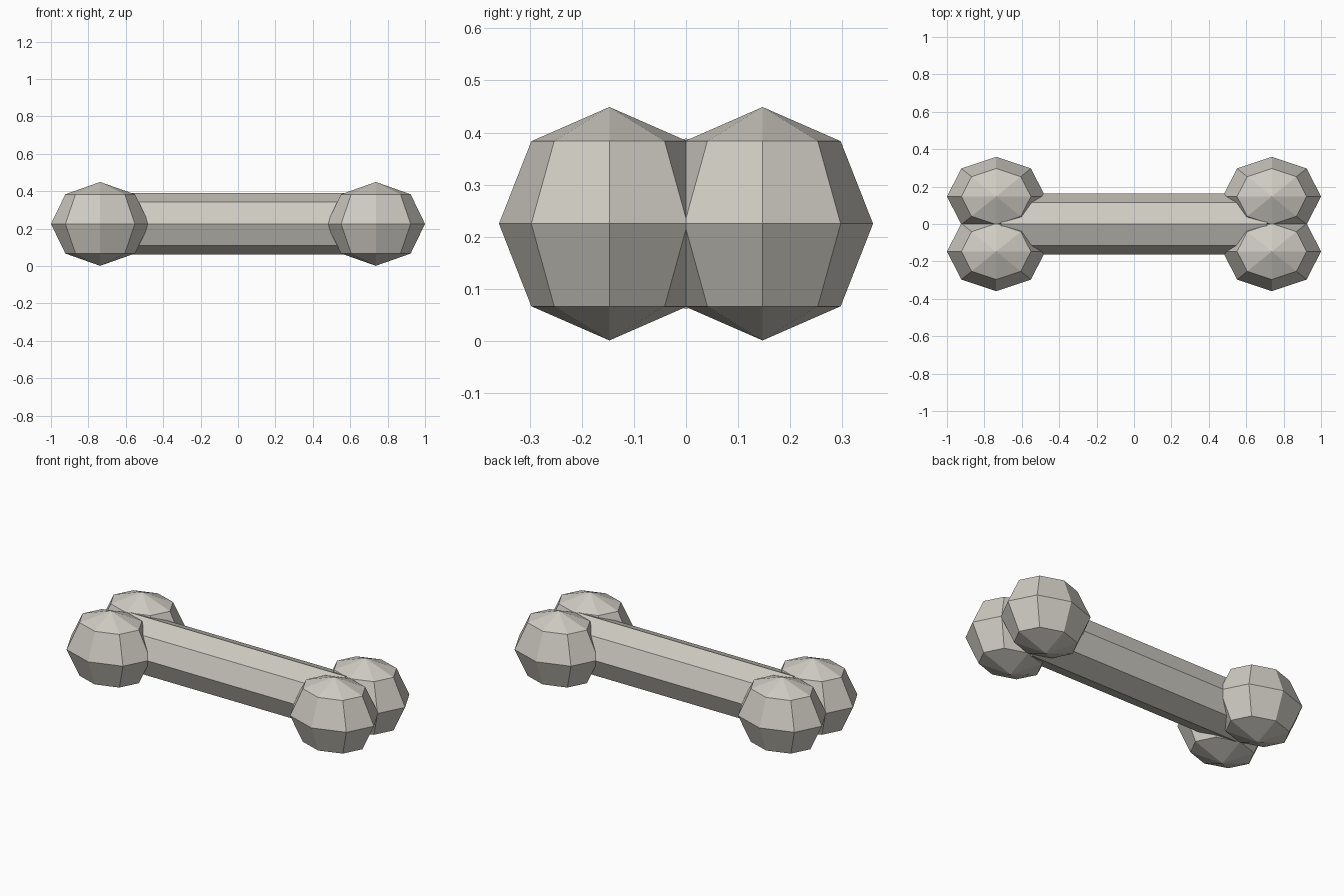
import bpy
import math

cube = bpy.data.objects.get("Cube")
if cube:
    bpy.data.objects.remove(cube, do_unlink=True)

MID_Z = 0.225

# Single pale bone colour
bone = bpy.data.materials.new("bone_grey")
bone.use_nodes = True
colour = (0.62, 0.60, 0.54, 1)
bone.diffuse_color = colour
bsdf = bone.node_tree.nodes["Principled BSDF"]
bsdf.inputs["Base Color"].default_value = colour
bsdf.inputs["Roughness"].default_value = 0.9


def finish(name):
    obj = bpy.context.object
    obj.name = name
    obj.data.materials.append(bone)
    bpy.ops.object.shade_flat()
    return obj


# Eight-sided shaft along x, with corners up, down, front and back
bpy.ops.mesh.primitive_cylinder_add(
    vertices=8, radius=0.164, depth=1.42,
    location=(0, 0, MID_Z), rotation=(0, math.pi / 2, 0))
finish("shaft")

# Two low-poly knobs at each end
for side, sx in (("left", 1), ("right", -1)):
    for face, sy in (("front", -1), ("back", 1)):
        bpy.ops.mesh.primitive_uv_sphere_add(
            segments=8, ring_count=4, radius=1,
            location=(sx * 0.737, sy * 0.147, MID_Z))
        knob = finish(f"{side}_{face}_knob")
        knob.scale = (0.263, 0.212, 0.224)
